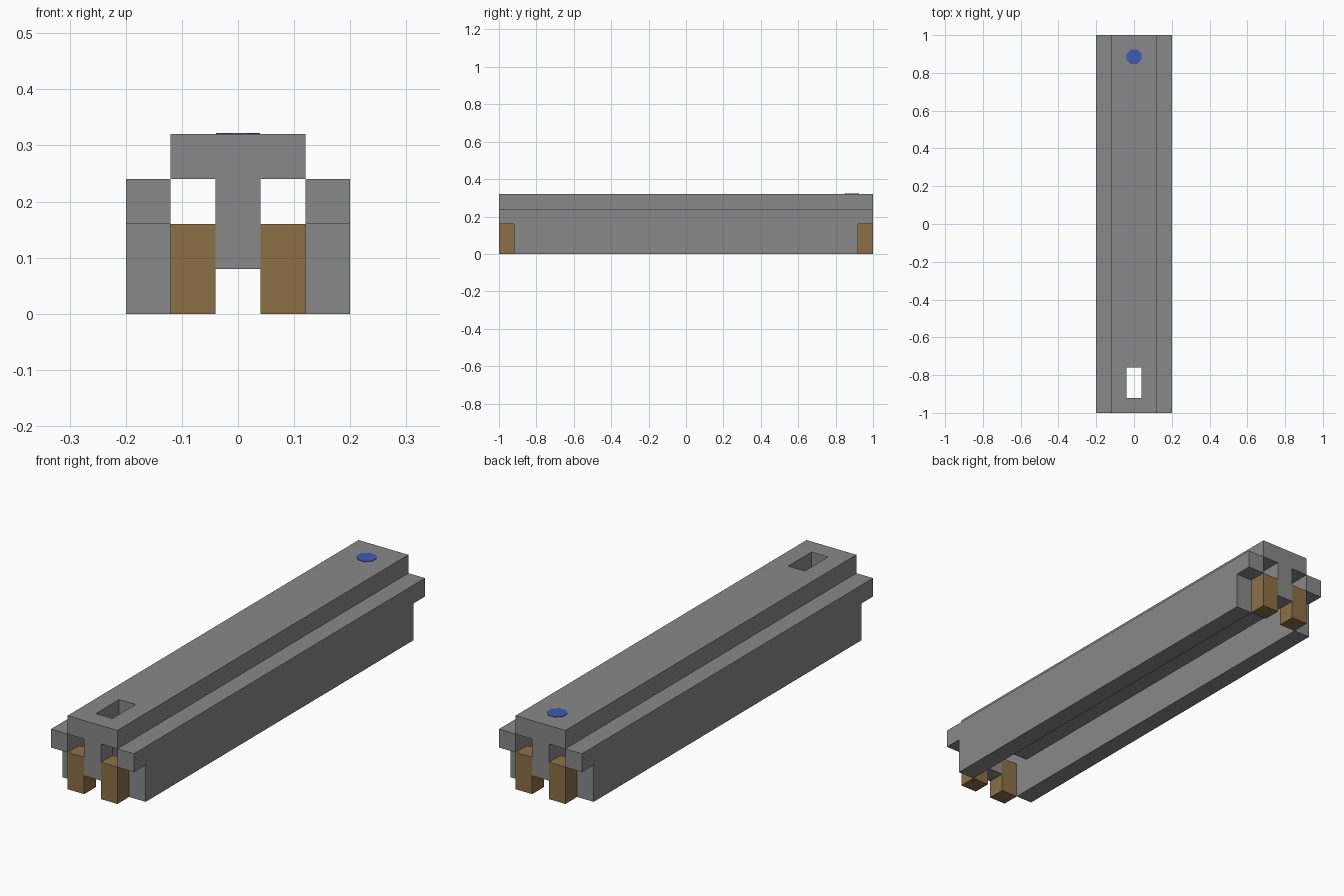
import bpy, bmesh, math
from mathutils import Matrix

if "Cube" in bpy.data.objects:
    bpy.data.objects.remove(bpy.data.objects["Cube"], do_unlink=True)


def material(name, rgb):
    m = bpy.data.materials.new(name)
    m.use_nodes = True
    m.diffuse_color = (*rgb, 1)
    m.node_tree.nodes["Principled BSDF"].inputs["Base Color"].default_value = (*rgb, 1)
    return m


GREY = material("grey", (0.25, 0.25, 0.25))
BROWN = material("brown", (0.26, 0.16, 0.06))
BLUE = material("blue", (0.05, 0.1, 0.45))


def add_object(name, bm, mat):
    mesh = bpy.data.meshes.new(name)
    bm.to_mesh(mesh)
    bm.free()
    mesh.materials.append(mat)
    obj = bpy.data.objects.new(name, mesh)
    bpy.context.collection.objects.link(obj)
    return obj


def box(name, mat, x, y, z):
    """Box from (low, high) ranges on each axis."""
    bm = bmesh.new()
    bmesh.ops.create_cube(bm, size=1)
    for v in bm.verts:
        v.co = [r[0] if c < 0 else r[1] for c, r in zip(v.co, (x, y, z))]
    return add_object(name, bm, mat)


END, INSET = 1.0, 0.92            # full half length, half length of the walls
SLOT = (-0.92, -0.76)             # slot range along the beam
MID, INNER, OUTER = 0.04, 0.12, 0.2

# Top cap with a rectangular slot cut through it
cap = box("top_cap", GREY, (-INNER, INNER), (-END, END), (0.24, 0.32))
cutter = box("slot_cutter", GREY, (-MID, MID), SLOT, (0.2, 0.4))
cutter.hide_render = True
cutter.hide_set(True)
cut = cap.modifiers.new("slot", 'BOOLEAN')
cut.operation = 'DIFFERENCE'
cut.solver = 'EXACT'
cut.object = cutter

# Central web, interrupted by the slot
box("front_web", GREY, (-MID, MID), (-END, SLOT[0]), (0.08, 0.24))
box("main_web", GREY, (-MID, MID), (SLOT[1], END), (0.08, 0.24))

# Side rails and walls, with a foot at each end of each side
for side, s in (("left", 1), ("right", -1)):
    outer = sorted((s * INNER, s * OUTER))
    box(side + "_rail", GREY, outer, (-END, END), (0.16, 0.24))
    box(side + "_wall", GREY, outer, (-INSET, INSET), (0, 0.16))
    for end, e in (("front", -1), ("back", 1)):
        box(f"{end}_{side}_foot", BROWN, sorted((s * MID, s * INNER)),
            sorted((e * INSET, e * END)), (0, 0.16))

# Round marker on the top at the back
bm = bmesh.new()
bmesh.ops.create_cone(bm, cap_ends=True, segments=8, radius1=0.042, radius2=0.042, depth=0.004,
                      matrix=Matrix.Translation((0, 0.885, 0.32)) @ Matrix.Rotation(math.pi / 8, 4, 'Z'))
add_object("round_marker", bm, BLUE)
